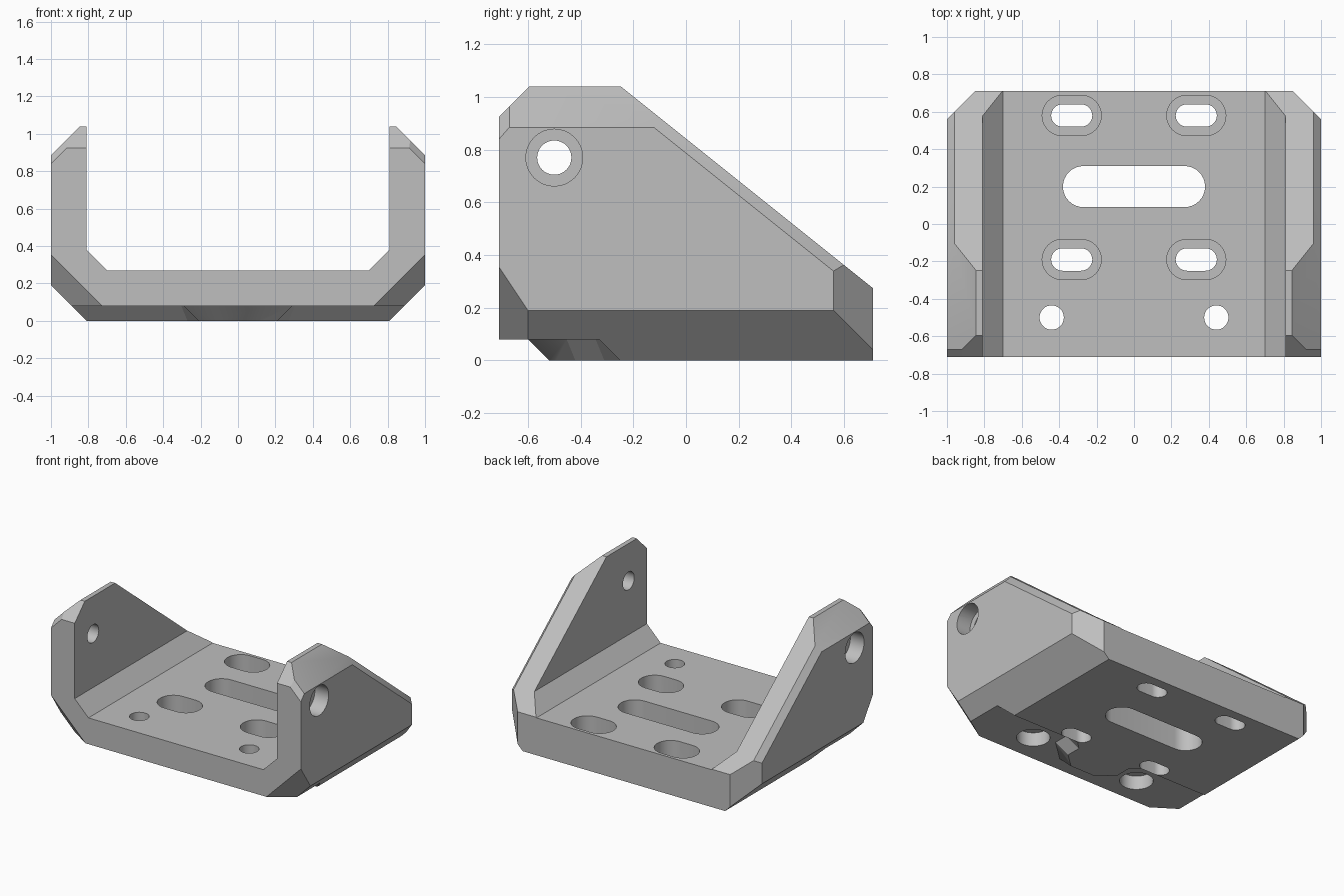
import bpy, bmesh, math
from mathutils import Vector, Matrix

if "Cube" in bpy.data.objects:
    bpy.data.objects.remove(bpy.data.objects["Cube"], do_unlink=True)

grey = bpy.data.materials.new("matte_grey")
grey.use_nodes = True
colour = (0.52, 0.52, 0.52, 1)
grey.diffuse_color = colour
grey.node_tree.nodes["Principled BSDF"].inputs["Base Color"].default_value = colour


def loft(bm, lower, upper):
    """Closed solid between two matching outlines."""
    a = [bm.verts.new(p) for p in lower]
    b = [bm.verts.new(p) for p in upper]
    faces = [bm.faces.new(a), bm.faces.new(b)]
    for i in range(len(a)):
        j = (i + 1) % len(a)
        faces.append(bm.faces.new((a[i], a[j], b[j], b[i])))
    bmesh.ops.recalc_face_normals(bm, faces=faces)


def slot(bm, x, y, half, r, z0, z1, turn=Matrix()):
    """Round-ended slot cutter; half is the straight half length."""
    n = 16
    ring = []
    for side in (1, -1):
        for i in range(n + (1 if half else 0)):
            t = side * math.pi / 2 * -1 + math.pi * i / n
            t = -math.pi / 2 + math.pi * i / n + (0 if side > 0 else math.pi)
            ring.append((x + side * half + r * math.cos(t), y + r * math.sin(t)))
    loft(bm, [turn @ Vector((*p, z0)) for p in ring], [turn @ Vector((*p, z1)) for p in ring])


def make_object(bm, name):
    mesh = bpy.data.meshes.new(name)
    bm.to_mesh(mesh)
    bm.free()
    obj = bpy.data.objects.new(name, mesh)
    bpy.context.collection.objects.link(obj)
    return obj


# U-shaped channel extruded front to back
half = [(0.81, 0), (1, 0.19), (1, 0.885), (0.845, 1.04), (0.81, 1.04), (0.81, 0.38), (0.70, 0.27)]
outline = half + [(-x, z) for x, z in reversed(half)]
bm = bmesh.new()
loft(bm, [(x, -0.71, z) for x, z in outline], [(x, 0.71, z) for x, z in outline])


def trim(normal, limit):
    """Cut away everything beyond the plane and close the cut."""
    n = Vector(normal)
    cut = bmesh.ops.bisect_plane(bm, geom=bm.verts[:] + bm.edges[:] + bm.faces[:], dist=1e-5,
                                 plane_co=n * (limit / n.length_squared), plane_no=n, clear_outer=True)
    edges = [e for e in cut["geom_cut"] if isinstance(e, bmesh.types.BMEdge)]
    bmesh.ops.holes_fill(bm, edges=edges, sides=0)


# sloping wall tops and front top chamfer
trim((0, 0.8, 1), 0.842)
trim((0, -1, 1), 1.635)
for s in (1, -1):
    trim((s, 1, 0), 1.56)                              # rear vertical corner
    trim((s, 0.571, 0.714), 1.562)                     # outer edge of the slope
    trim((s, -1.5, -1), 0.645 + 1.5 * 0.71)            # front lower corner
    trim((s, -1.14, 1), 1.84 + 1.14 * 0.71)            # front upper corner
bmesh.ops.recalc_face_normals(bm, faces=bm.faces[:])
bracket = make_object(bm, "channel_bracket")

# through holes, and wider counterbores
holes, bores = bmesh.new(), bmesh.new()
slot(holes, 0, 0.2, 0.27, 0.11, -0.2, 0.5)
for s in (1, -1):
    for y in (0.58, -0.19):
        slot(holes, s * 0.333, y, 0.05, 0.06, -0.2, 0.5)
        slot(bores, s * 0.333, y, 0.05, 0.108, 0.1, 0.5)
    slot(holes, s * 0.44, -0.5, 0, 0.065, -0.2, 0.5)
    slot(bores, s * 0.44, -0.5, 0, 0.11, -0.2, 0.18)
    side = Matrix.Rotation(s * math.pi / 2, 4, "Y")
    slot(holes, -s * 0.77, -0.5, 0, 0.065, 0.7, 1.2, side)
    slot(bores, -s * 0.77, -0.5, 0, 0.108, 0.89, 1.2, side)

# stepped recess under the front, leaving a central tongue
low = [(1.2, -0.9), (1.2, -0.25), (0.27, -0.25), (0.21, -0.31), (0.21, -0.42), (0.1, -0.52)]
top = [(1.2, -0.9), (1.2, -0.33), (0.303, -0.33), (0.29, -0.343), (0.29, -0.453), (0.13, -0.60)]
below = [(2 * a - c, 2 * b - d) for (a, b), (c, d) in zip(low, top)]


def both(pts, z):
    return [(x, y, z) for x, y in pts] + [(-x, y, z) for x, y in reversed(pts)]


recess = bmesh.new()
loft(recess, both(below, -0.08), both(top, 0.08))

cutters = [make_object(recess, "recess_cutter"), make_object(holes, "hole_cutter"),
           make_object(bores, "counterbore_cutter")]
for cutter in cutters:
    cutter.hide_render = True
    mod = bracket.modifiers.new(cutter.name, "BOOLEAN")
    mod.operation = "DIFFERENCE"
    mod.solver = "EXACT"
    mod.object = cutter

# bake the cuts and remove the cutters
graph = bpy.context.evaluated_depsgraph_get()
baked = bpy.data.meshes.new_from_object(bracket.evaluated_get(graph))
bracket.modifiers.clear()
bracket.data = baked
for cutter in cutters:
    bpy.data.objects.remove(cutter, do_unlink=True)
baked.materials.clear()
baked.materials.append(grey)

bpy.ops.object.select_all(action="DESELECT")
bracket.select_set(True)
bpy.context.view_layer.objects.active = bracket
bpy.ops.object.shade_smooth_by_angle(angle=math.radians(30))
